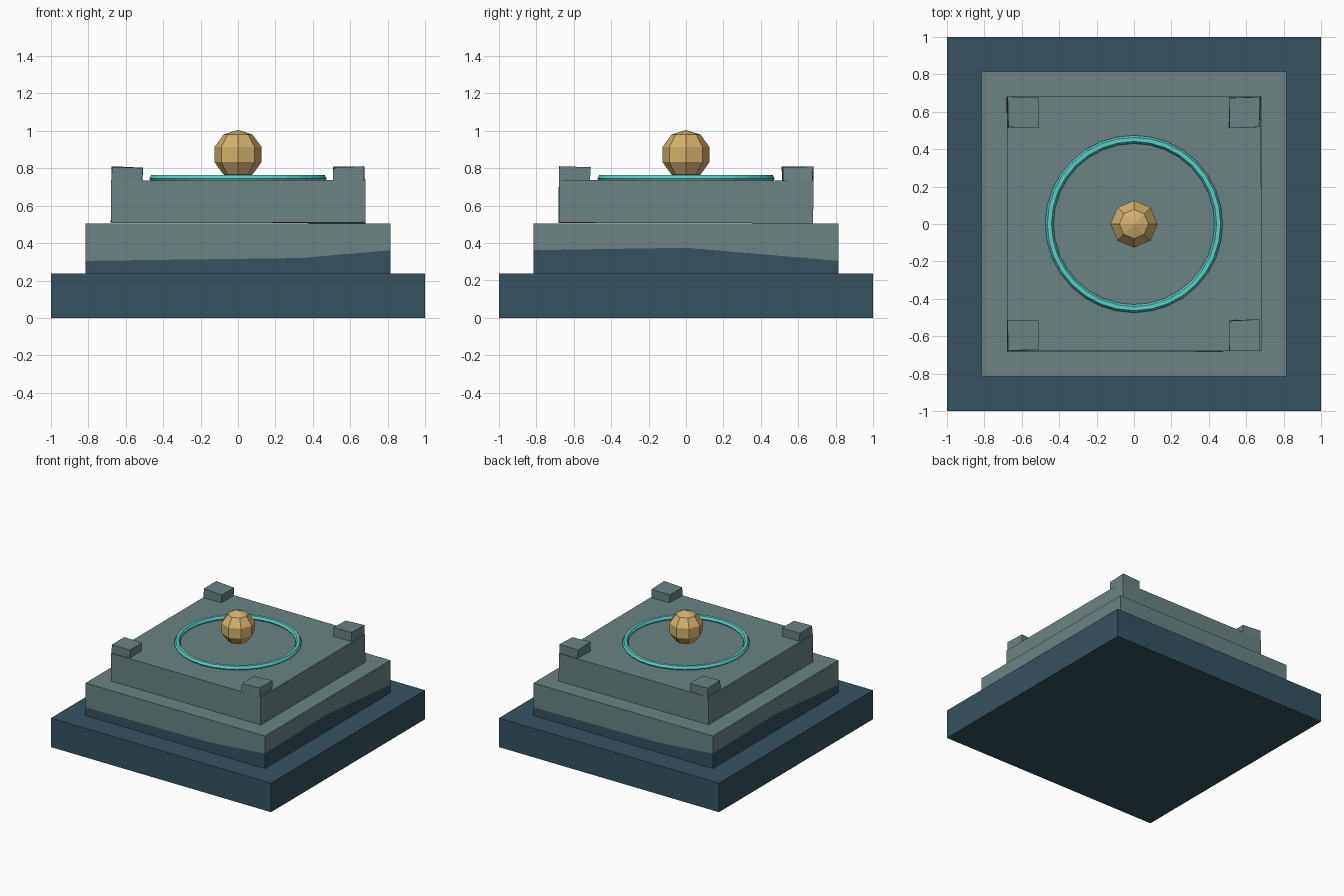
import bpy, bmesh, random
from mathutils import Vector

if "Cube" in bpy.data.objects:
    bpy.data.objects.remove(bpy.data.objects["Cube"])

random.seed(4)


def material(name, r, g, b):
    lin = [(c / 255 / 12.92) if c < 11 else ((c / 255 + 0.055) / 1.055) ** 2.4 for c in (r, g, b)]
    m = bpy.data.materials.new(name)
    m.diffuse_color = (*lin, 1)
    m.use_nodes = True
    m.node_tree.nodes["Principled BSDF"].inputs["Base Color"].default_value = m.diffuse_color
    return m


DARK = material("dark slate", 53, 82, 95)
STONE = material("grey stone", 107, 131, 131)
GOLD = material("gold", 212, 176, 108)
CYAN = material("cyan glow", 90, 208, 198)


def finish(name, bm, *mats):
    bmesh.ops.recalc_face_normals(bm, faces=bm.faces)
    mesh = bpy.data.meshes.new(name)
    bm.to_mesh(mesh)
    bm.free()
    for m in mats:
        mesh.materials.append(m)
    obj = bpy.data.objects.new(name, mesh)
    bpy.context.collection.objects.link(obj)
    return obj


def block(name, x, y, half, z0, z1, mat, wobble=0.0):
    """Square block with slightly uneven, hand-cut corners."""
    bm = bmesh.new()
    bmesh.ops.create_cube(bm, size=2)
    for v in bm.verts:
        z = z1 if v.co.z > 0 else z0
        v.co = Vector((x + v.co.x * half, y + v.co.y * half, z))
        v.co += Vector([random.uniform(-wobble, wobble) for _ in range(3)])
    return finish(name, bm, mat)


# Broad dark base
block("base_slab", 0, 0, 1.0, 0.0, 0.238, DARK)

# Middle tier: its dark lower band has an uneven upper edge
half_edge = [(-0.815, -0.815, 0.305), (0.33, -0.815, 0.32),
             (0.815, -0.815, 0.362), (0.815, 0.0, 0.375)]
edge = half_edge + [(-x, -y, z) for x, y, z in half_edge]
bm = bmesh.new()
rows = [[bm.verts.new((x, y, h or z)) for x, y, z in edge] for h in (0.235, None, 0.505)]
n = len(edge)
for r in range(2):
    for i in range(n):
        j = (i + 1) % n
        f = bm.faces.new((rows[r][i], rows[r][j], rows[r + 1][j], rows[r + 1][i]))
        f.material_index = r
bm.faces.new(rows[0]).material_index = 0
bm.faces.new(rows[2]).material_index = 1
finish("middle_tier", bm, DARK, STONE)

# Upper tier
block("upper_tier", 0, 0, 0.68, 0.507, 0.737, STONE, 0.003)

# Corner blocks
for sx, sx_name in ((-1, "left"), (1, "right")):
    for sy, sy_name in ((-1, "front"), (1, "back")):
        block(f"corner_block_{sy_name}_{sx_name}", sx * 0.592, sy * 0.595, 0.081,
              0.728, 0.806, STONE, 0.005)

# Glowing ring lying on the upper tier
bpy.ops.mesh.primitive_torus_add(major_segments=32, minor_segments=6, major_radius=0.452,
                                 minor_radius=0.022, location=(0, 0, 0.745))
ring = bpy.context.object
ring.name = "glow_ring"
ring.data.materials.append(CYAN)

# Faceted gold ball in the middle
bpy.ops.mesh.primitive_uv_sphere_add(segments=8, ring_count=5, radius=0.132,
                                     location=(0, 0, 0.873))
ball = bpy.context.object
ball.name = "gold_ball"
ball.data.materials.append(GOLD)
